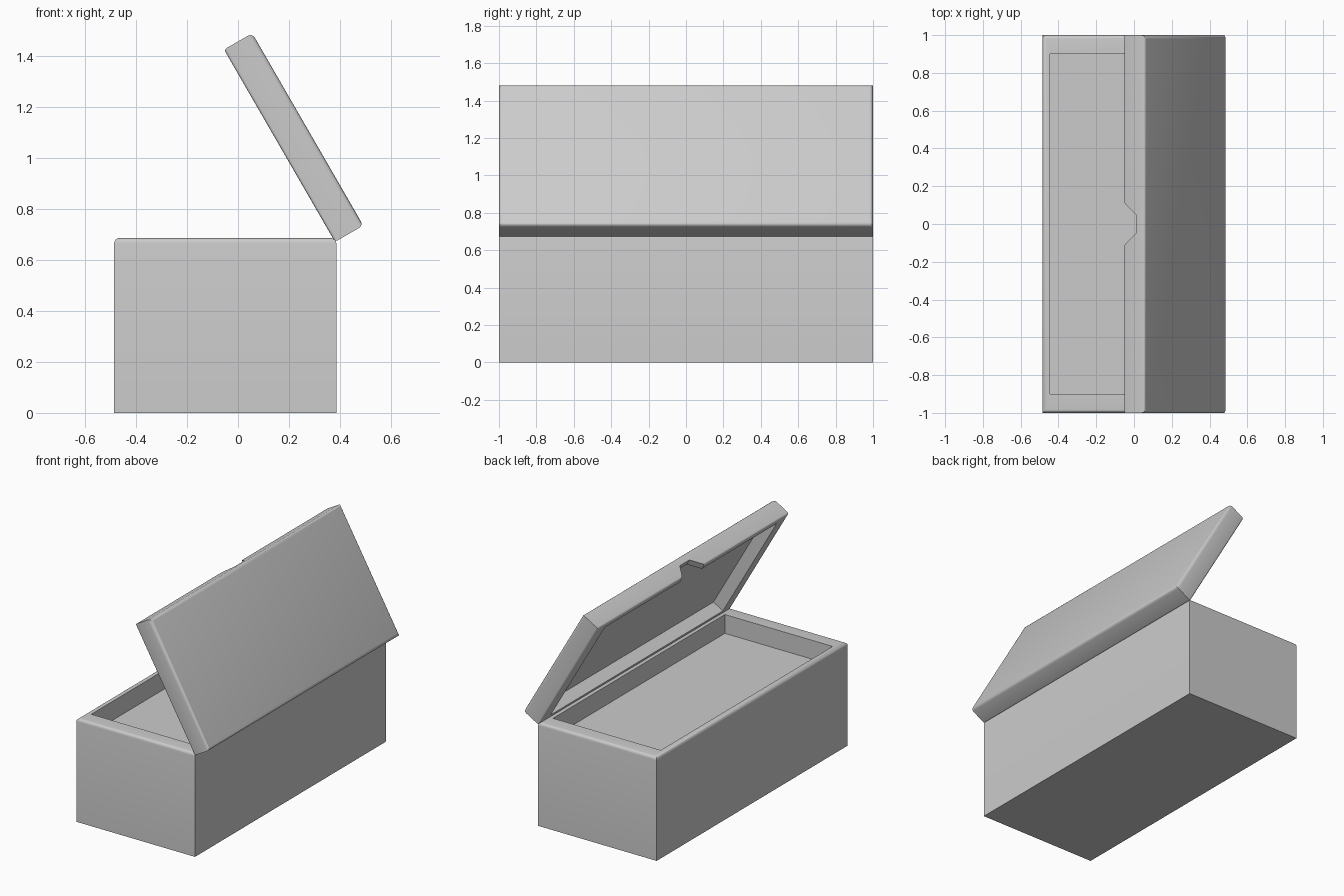
import bpy, bmesh, math

if "Cube" in bpy.data.objects:
    bpy.data.objects.remove(bpy.data.objects["Cube"])

W, D = 0.87, 2.0          # footprint shared by box and lid
WALL_X, WALL_Y = 0.04, 0.10


def arc(r, z, up, steps=4):
    """Rounded edge as (margin, height) steps from the side to the face at z."""
    s = 1 if up else -1
    pts = []
    for i in range(steps + 1):
        a = math.pi / 2 * i / steps
        m = r * (1 - math.cos(a))
        pts.append((m, m, z - s * r * (1 - math.sin(a))))
    return pts


def from_rings(name, rings):
    """Closed solid through stacked rectangles (x margin, y margin, z); x runs -W..0."""
    bm = bmesh.new()
    loops = []
    for mx, my, z in rings:
        x0, x1, y = -W + mx, -mx, D / 2 - my
        loops.append([bm.verts.new(p) for p in
                      ((x0, -y, z), (x1, -y, z), (x1, y, z), (x0, y, z))])
    for a, b in zip(loops, loops[1:]):
        for i in range(4):
            j = (i + 1) % 4
            bm.faces.new((a[i], a[j], b[j], b[i]))
    bm.faces.new(loops[0])
    bm.faces.new(loops[-1])
    bmesh.ops.recalc_face_normals(bm, faces=bm.faces)
    return finish(name, bm)


def finish(name, bm):
    me = bpy.data.meshes.new(name)
    bm.to_mesh(me)
    bm.free()
    ob = bpy.data.objects.new(name, me)
    bpy.context.collection.objects.link(ob)
    return ob


def select_only(ob):
    bpy.ops.object.select_all(action='DESELECT')
    ob.select_set(True)
    bpy.context.view_layer.objects.active = ob


# Box body with rounded top rim and shallow tray
body = from_rings("box_body",
                  [(0, 0, 0)] + arc(0.02, 0.685, True)
                  + [(WALL_X, WALL_Y, 0.685), (WALL_X, WALL_Y, 0.56)])
body.location.x = 0.385

# Hollow lid: rounded top and rim, recess underneath
T = 0.128
lid = from_rings("lid",
                 arc(0.02, T, True)[::-1] + arc(0.012, 0, False)
                 + [(WALL_X, WALL_Y, 0), (WALL_X, WALL_Y, 0.08)])

# Finger notch through the front lip of the lid
bm = bmesh.new()
profile = [(-0.16, -0.05), (0.16, -0.05), (0.05, 0.075), (-0.05, 0.075)]
face = bm.faces.new([bm.verts.new((-W - 0.05, y, z)) for y, z in profile])
ext = bmesh.ops.extrude_face_region(bm, geom=[face])
for v in ext["geom"]:
    if isinstance(v, bmesh.types.BMVert):
        v.co.x += 0.05 + WALL_X + 0.02
bmesh.ops.recalc_face_normals(bm, faces=bm.faces)
cutter = finish("notch_cutter", bm)
cutter.hide_render = True

mod = lid.modifiers.new("notch", 'BOOLEAN')
mod.operation = 'DIFFERENCE'
mod.solver = 'EXACT'
mod.object = cutter
select_only(lid)
bpy.ops.object.modifier_apply(modifier=mod.name)
bpy.data.objects.remove(cutter)

# Swing the lid open on the hinge edge
lid.location = (0.38, 0, 0.67)
lid.rotation_euler.y = math.radians(60)

for ob in (body, lid):
    select_only(ob)
    bpy.ops.object.shade_smooth_by_angle(angle=math.radians(35))
